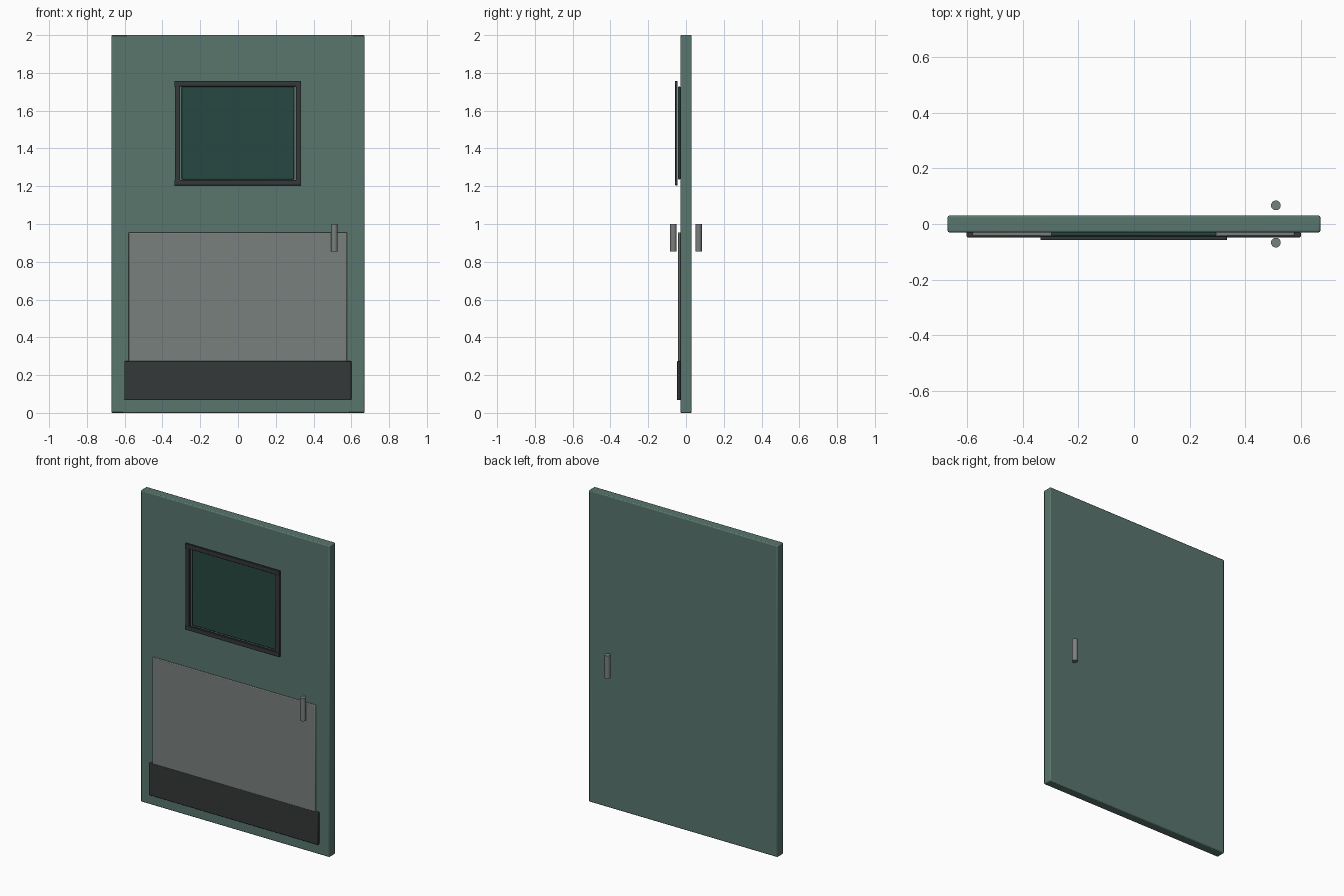
import bpy, math

if "Cube" in bpy.data.objects:
    bpy.data.objects.remove(bpy.data.objects["Cube"])

def material(name, rgb):
    m = bpy.data.materials.new(name)
    m.diffuse_color = (*rgb, 1)
    m.use_nodes = True
    m.node_tree.nodes["Principled BSDF"].inputs["Base Color"].default_value = m.diffuse_color
    return m

green = material("green_paint", (0.10, 0.18, 0.155))
glass = material("dark_glass", (0.02, 0.065, 0.053))
black = material("dark_trim", (0.035, 0.04, 0.04))
steel = material("steel", (0.19, 0.215, 0.205))

def box(name, x, y, z, mat, bevel=0.0):
    """Box from (min, max) ranges on each axis, with an optional edge bevel."""
    bpy.ops.mesh.primitive_cube_add(
        size=1, location=[(a + b) / 2 for a, b in (x, y, z)])
    o = bpy.context.object
    o.name = name
    o.scale = [b - a for a, b in (x, y, z)]
    bpy.ops.object.transform_apply(location=False, rotation=False)
    o.data.materials.append(mat)
    if bevel:
        m = o.modifiers.new("bevel", 'BEVEL')
        m.width, m.segments = bevel, 2
        bpy.ops.object.shade_smooth_by_angle(angle=math.radians(30))
    return o

# Door slab
box("door_panel", (-0.67, 0.67), (-0.03, 0.03), (0, 2), green, 0.006)

# Lower plates on the front
box("push_plate", (-0.58, 0.577), (-0.043, -0.029), (0.22, 0.955), steel, 0.004)
box("kick_plate", (-0.602, 0.6), (-0.048, -0.029), (0.067, 0.274), black, 0.004)

# Window pane with a raised frame standing just proud of it
box("window_pane", (-0.298, 0.296), (-0.042, -0.029), (1.236, 1.727), glass, 0.004)
for side, x in (("left", -0.32), ("right", 0.32)):
    box("frame_" + side, (x - 0.014, x + 0.014), (-0.057, -0.044), (1.205, 1.757), black, 0.002)
for side, z in (("bottom", 1.219), ("top", 1.743)):
    box("frame_" + side, (-0.337, 0.334), (-0.058, -0.044), (z - 0.014, z + 0.014), black, 0.002)

# Pull handles on both faces
for side, s in (("front", -1), ("back", 1)):
    bpy.ops.mesh.primitive_cylinder_add(
        vertices=20, radius=0.0175, depth=0.147, location=(0.51, s * 0.067, 0.927))
    h = bpy.context.object
    h.name = "handle_" + side
    h.data.materials.append(steel)
    bpy.ops.object.shade_smooth_by_angle(angle=math.radians(30))
